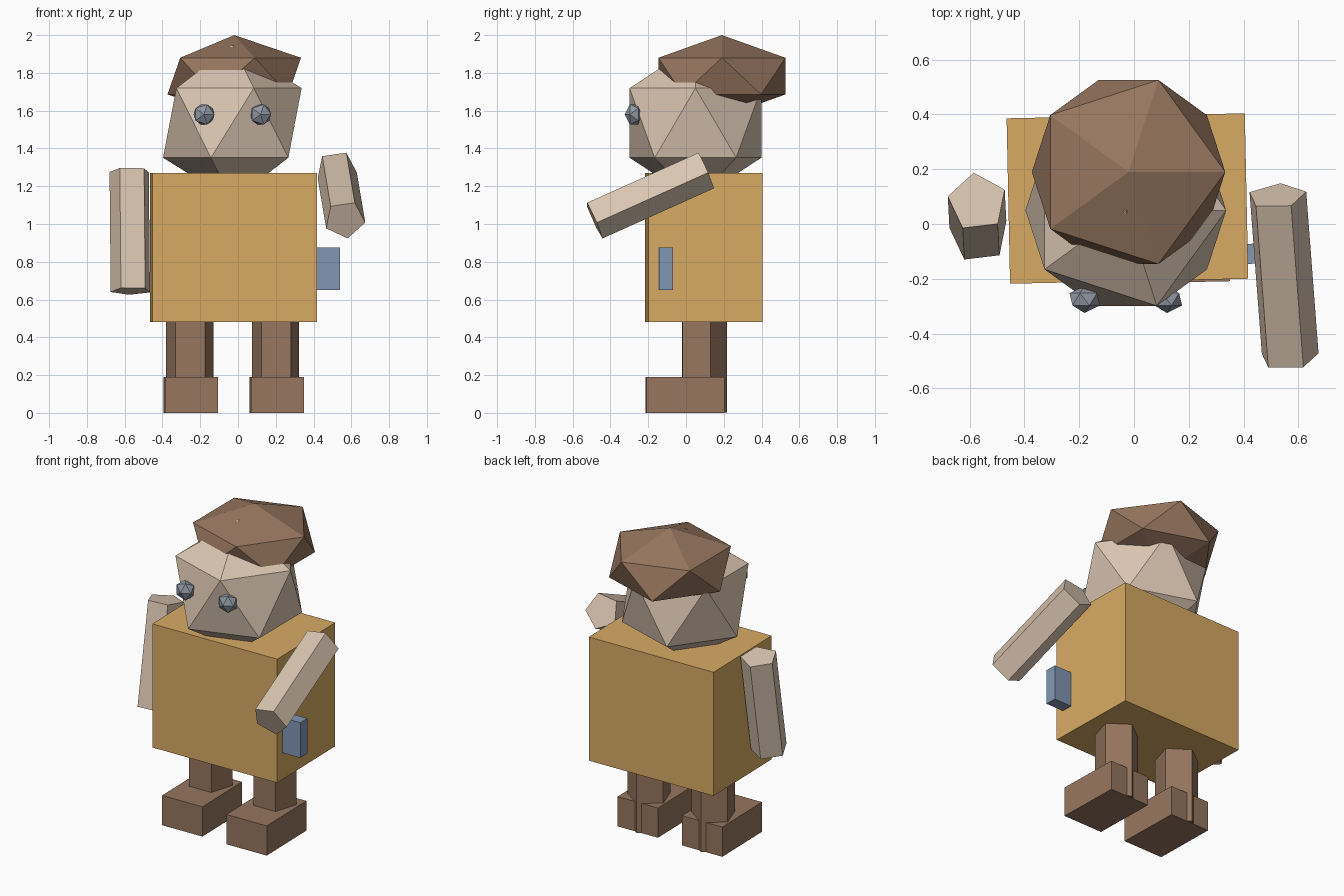
import bpy, bmesh, math
from mathutils import Vector, Matrix

cube = bpy.data.objects.get("Cube")
if cube:
    bpy.data.objects.remove(cube, do_unlink=True)

TURN = Matrix.Rotation(math.radians(1.2), 4, 'Z')


def material(name, rgb):
    """Flat material from 0-255 display values, stored as linear."""
    lin = [((c / 255 + 0.055) / 1.055) ** 2.4 for c in rgb] + [1.0]
    m = bpy.data.materials.new(name)
    m.use_nodes = True
    m.diffuse_color = lin
    bsdf = next(n for n in m.node_tree.nodes if n.type == 'BSDF_PRINCIPLED')
    bsdf.inputs["Base Color"].default_value = lin
    return m


skin = material("skin", (219, 198, 178))
mustard = material("mustard_cloth", (217, 171, 100))
brown = material("brown", (151, 118, 95))
blue = material("blue", (130, 151, 180))
grey = material("eye_grey", (145, 152, 165))


def finish(name, bm, mat):
    mesh = bpy.data.meshes.new(name)
    bm.to_mesh(mesh)
    bm.free()
    mesh.materials.append(mat)
    ob = bpy.data.objects.new(name, mesh)
    bpy.context.collection.objects.link(ob)
    return ob


def box(name, centre, size, mat):
    bm = bmesh.new()
    m = Matrix.Translation(centre) @ TURN @ Matrix.Diagonal((*size, 1))
    bmesh.ops.create_cube(bm, size=1, matrix=m)
    return finish(name, bm, mat)


def ball(name, centre, radii, mat, tilt=0):
    """Twenty-sided ball, optionally tipped so its pole faces forward."""
    bm = bmesh.new()
    m = (Matrix.Translation(centre) @ Matrix.Rotation(tilt, 4, 'X')
         @ Matrix.Diagonal((*radii, 1)))
    bmesh.ops.create_icosphere(bm, subdivisions=1, radius=1, matrix=m)
    return finish(name, bm, mat)


def limb(name, top, bottom, radius, ridge, mat):
    """Five-sided prism between two points, one ridge facing a direction."""
    top, bottom = Vector(top), Vector(bottom)
    z = (top - bottom).normalized()
    x = Vector(ridge).cross(z).normalized()
    y = z.cross(x)
    frame = Matrix((x, y, z)).transposed()
    bm = bmesh.new()
    rings = []
    for end in (bottom, top):
        ring = []
        for i in range(5):
            a = math.tau * i / 5
            offset = Vector((-math.sin(a), math.cos(a), 0)) * radius
            ring.append(bm.verts.new(end + frame @ offset))
        rings.append(ring)
    low, high = rings
    bm.faces.new(low[::-1])
    bm.faces.new(high)
    for i in range(5):
        j = (i + 1) % 5
        bm.faces.new((low[i], low[j], high[j], high[i]))
    return finish(name, bm, mat)


# Body and side pouch
box("torso", (-0.024, 0.093, 0.875), (0.87, 0.604, 0.79), mustard)
box("side_pouch", (0.46, -0.108, 0.7625), (0.16, 0.073, 0.225), blue)

# Head, hair and eyes
ball("head", (-0.03, 0.05, 1.535), (0.41, 0.41, 0.412), skin)
ball("hair", (-0.02, 0.19, 1.783), (0.395, 0.395, 0.217), brown)
for side, x in (("right", -0.18), ("left", 0.12)):
    ball(side + "_eye", (x, -0.275, 1.58), (0.062, 0.062, 0.05), grey,
         math.radians(90))

# Legs and feet
for side, x in (("right", -0.255), ("left", 0.2)):
    limb(side + "_leg", (x, 0.086, 0.52), (x, 0.086, 0.002), 0.1315,
         (-0.02, 1, 0), brown)
    box(side + "_foot", (x + 0.005, -0.006, 0.095), (0.281, 0.412, 0.19), brown)

# Arms: the right hangs, the left reaches forward
limb("right_arm", (-0.572, 0.08, 1.28), (-0.566, -0.035, 0.645), 0.11,
     (-0.12, 1, 0), skin)
limb("left_arm", (0.521, 0.103, 1.288), (0.566, -0.487, 1.023), 0.11,
     (0.13, 0.4, -0.91), skin)
